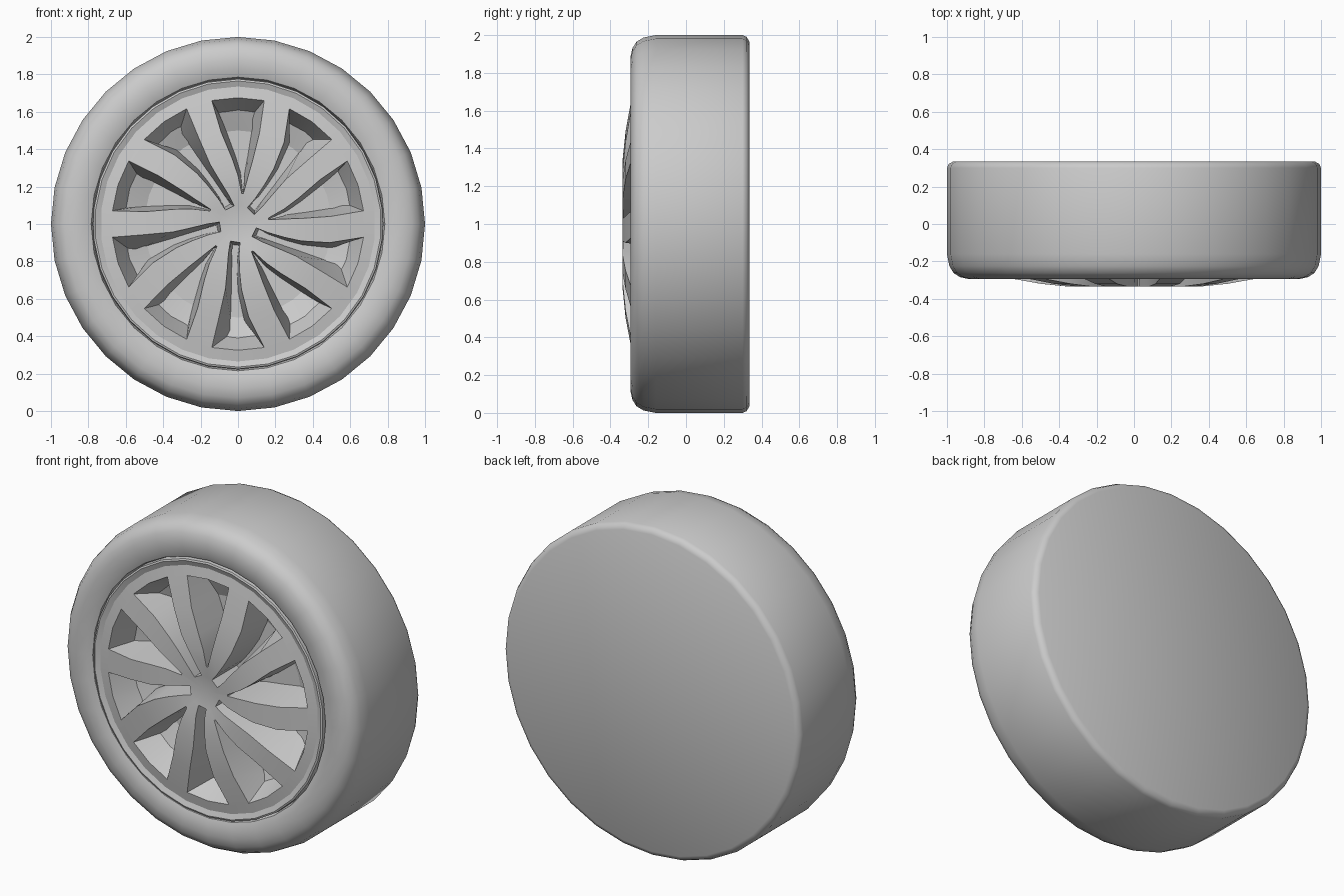
import bpy, bmesh, math

if "Cube" in bpy.data.objects:
    bpy.data.objects.remove(bpy.data.objects["Cube"])

grey = bpy.data.materials.new("plain_grey")
grey.use_nodes = True
colour = (0.6, 0.6, 0.6, 1)
grey.diffuse_color = colour
grey.node_tree.nodes["Principled BSDF"].inputs["Base Color"].default_value = colour


def polar(r, deg, y):
    a = math.radians(deg)
    return (r * math.cos(a), y, 1 + r * math.sin(a))


def finish(bm, name, angle):
    bmesh.ops.remove_doubles(bm, verts=bm.verts, dist=0.0005)
    mesh = bpy.data.meshes.new(name)
    bm.to_mesh(mesh)
    bm.free()
    mesh.materials.append(grey)
    ob = bpy.data.objects.new(name, mesh)
    bpy.context.collection.objects.link(ob)
    bpy.ops.object.select_all(action='DESELECT')
    ob.select_set(True)
    bpy.context.view_layer.objects.active = ob
    bpy.ops.object.shade_smooth_by_angle(angle=math.radians(angle))


def add_face(bm, points):
    bm.faces.new([bm.verts.new(p) for p in points])


def lathe(name, profile, sides, angle=40):
    """Revolve (radius, y) points about the axle."""
    bm = bmesh.new()
    step = 360 / sides
    for (r0, y0), (r1, y1) in zip(profile, profile[1:]):
        for j in range(sides):
            a, b = 90 + j * step, 90 + (j + 1) * step
            pts = [polar(r0, a, y0), polar(r1, a, y1), polar(r1, b, y1), polar(r0, b, y0)]
            if r0 == 0:
                pts.pop()
            elif r1 == 0:
                pts.pop(2)
            add_face(bm, pts)
    finish(bm, name, angle)


# Tyre with rounded front shoulder and closed, bevelled back
lathe("tyre", [(0.775, -0.24), (0.785, -0.278), (0.82, -0.291), (0.88, -0.295),
               (0.93, -0.284), (0.965, -0.262), (0.987, -0.225), (1, -0.16),
               (1, 0.3), (0.99, 0.322), (0.965, 0.335), (0, 0.335)], 32)

# Rim lip around the spokes
lathe("rim_lip", [(0.675, -0.289), (0.735, -0.278), (0.765, -0.29),
                  (0.775, -0.286), (0.778, -0.24)], 30, 20)

# Dish behind the spokes
lathe("inner_dish", [(0, -0.1), (0.5, -0.1), (0.6, -0.14), (0.68, -0.17)], 30, 20)

# Spoked face: radial stations, and each slot's clockwise / counterclockwise edges
radii = [0.1, 0.165, 0.26, 0.35, 0.5, 0.675]
depth = [-0.322, -0.333, -0.335, -0.335, -0.32, -0.289]
short_slot = dict(cw=[-12, -10, -12, -13, -13.3, -12], ccw=[-7, -7, 0, 5, 10.4, 12],
                  first=1, lean=5)
long_slot = dict(cw=[-24, -18, -13, -11, -11.5, -12], ccw=[6, 2, 2, 3, 6.5, 12],
                 first=0, lean=9)
slots = [short_slot, long_slot] * 5
last = len(radii) - 1


def edge(i, side, k):
    slot = slots[i % 10]
    return polar(radii[k], 90 + 36 * i + slot[side][k], depth[k])


def floor(i, side, k):
    """Point at the foot of a slot wall, leaning into the slot."""
    slot = slots[i % 10]
    width = slot["ccw"][k] - slot["cw"][k]
    shift = min(slot["lean"], width * 0.4) if side == "cw" else -min(3, width * 0.25)
    r = 0.58 if k == last else min(radii[k] + 0.015, 0.53)
    return polar(r, 90 + 36 * i + slot[side][k] + shift, -0.09)


bm = bmesh.new()
hub = (0, -0.312, 1)
for i, slot in enumerate(slots):
    first = slot["first"]
    # Spoke between this slot and the next
    for k in range(last):
        add_face(bm, [edge(i, "ccw", k), edge(i, "ccw", k + 1),
                      edge(i + 1, "cw", k + 1), edge(i + 1, "cw", k)])
    # Hub wedges and the filled root of a short slot
    add_face(bm, [hub, edge(i, "cw", 0), edge(i, "ccw", 0)])
    add_face(bm, [hub, edge(i, "ccw", 0), edge(i + 1, "cw", 0)])
    for k in range(first):
        add_face(bm, [edge(i, "cw", k), edge(i, "cw", k + 1),
                      edge(i, "ccw", k + 1), edge(i, "ccw", k)])
    # Slot walls, following the outline all the way round
    ks = list(range(first, last + 1))
    top = [edge(i, "cw", k) for k in ks]
    foot = [floor(i, "cw", k) for k in ks]
    top.append(polar(radii[last], 90 + 36 * i, depth[last]))
    foot.append(polar(0.585, 90 + 36 * i, -0.09))
    top += [edge(i, "ccw", k) for k in reversed(ks)]
    foot += [floor(i, "ccw", k) for k in reversed(ks)]
    for n in range(len(top)):
        m = (n + 1) % len(top)
        add_face(bm, [top[n], top[m], foot[m], foot[n]])
finish(bm, "spoked_face", 20)
